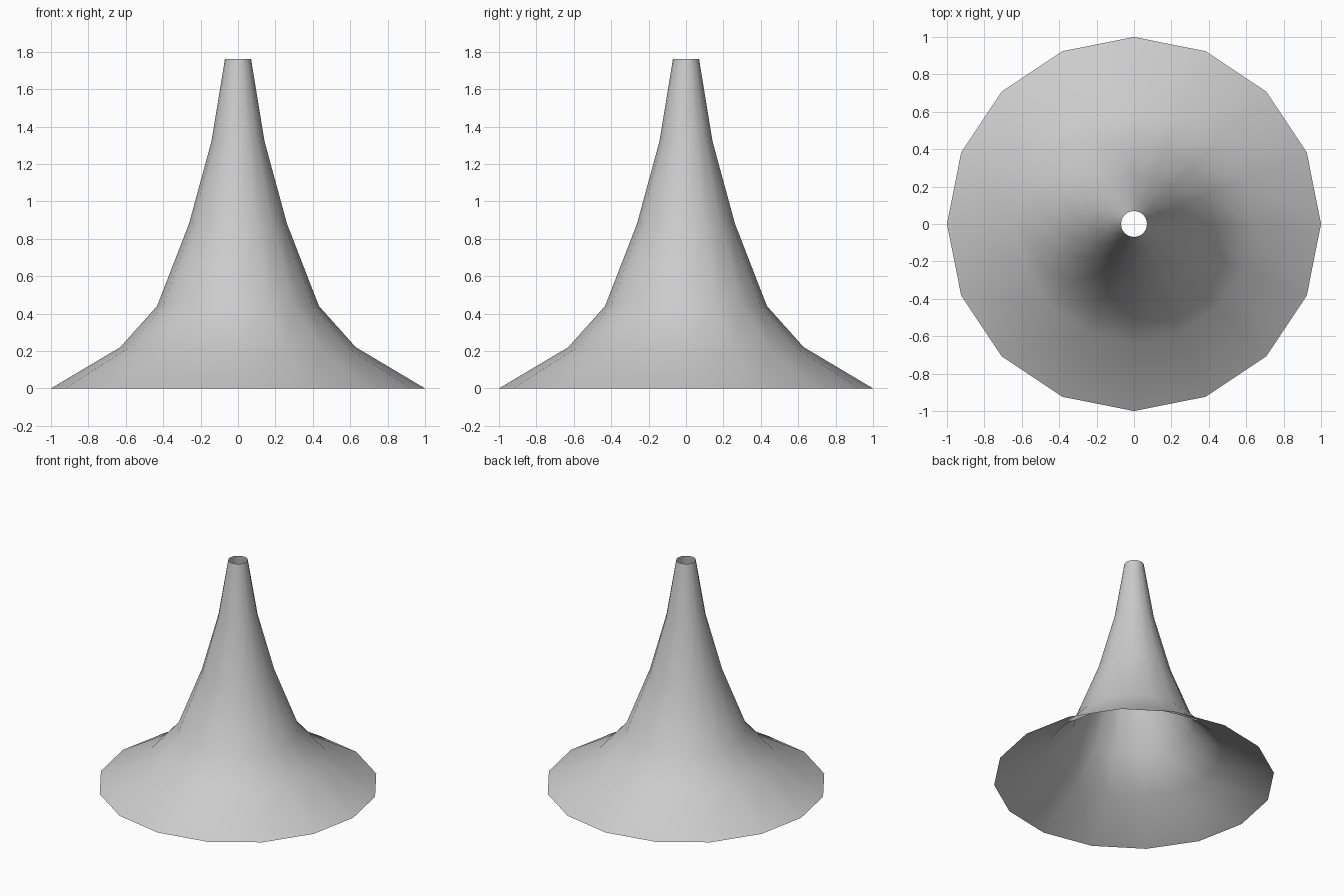
import bpy, bmesh
from math import cos, sin, tau

if "Cube" in bpy.data.objects:
    bpy.data.objects.remove(bpy.data.objects["Cube"])

SIDES = 16
# flared horn profile: (radius, height)
PROFILE = [(1.0, 0.0), (0.63, 0.22), (0.433, 0.44),
           (0.262, 0.88), (0.142, 1.32), (0.07, 1.76)]

# open, single-walled shell lofted from rings
bm = bmesh.new()
rings = [[bm.verts.new((r * cos(tau * i / SIDES), r * sin(tau * i / SIDES), z))
          for i in range(SIDES)] for r, z in PROFILE]
for low, high in zip(rings, rings[1:]):
    for i in range(SIDES):
        j = (i + 1) % SIDES
        face = bm.faces.new((low[i], low[j], high[j], high[i]))
        face.smooth = True

mesh = bpy.data.meshes.new("flared_horn")
bm.to_mesh(mesh)
bm.free()
horn = bpy.data.objects.new("flared_horn", mesh)
bpy.context.collection.objects.link(horn)
